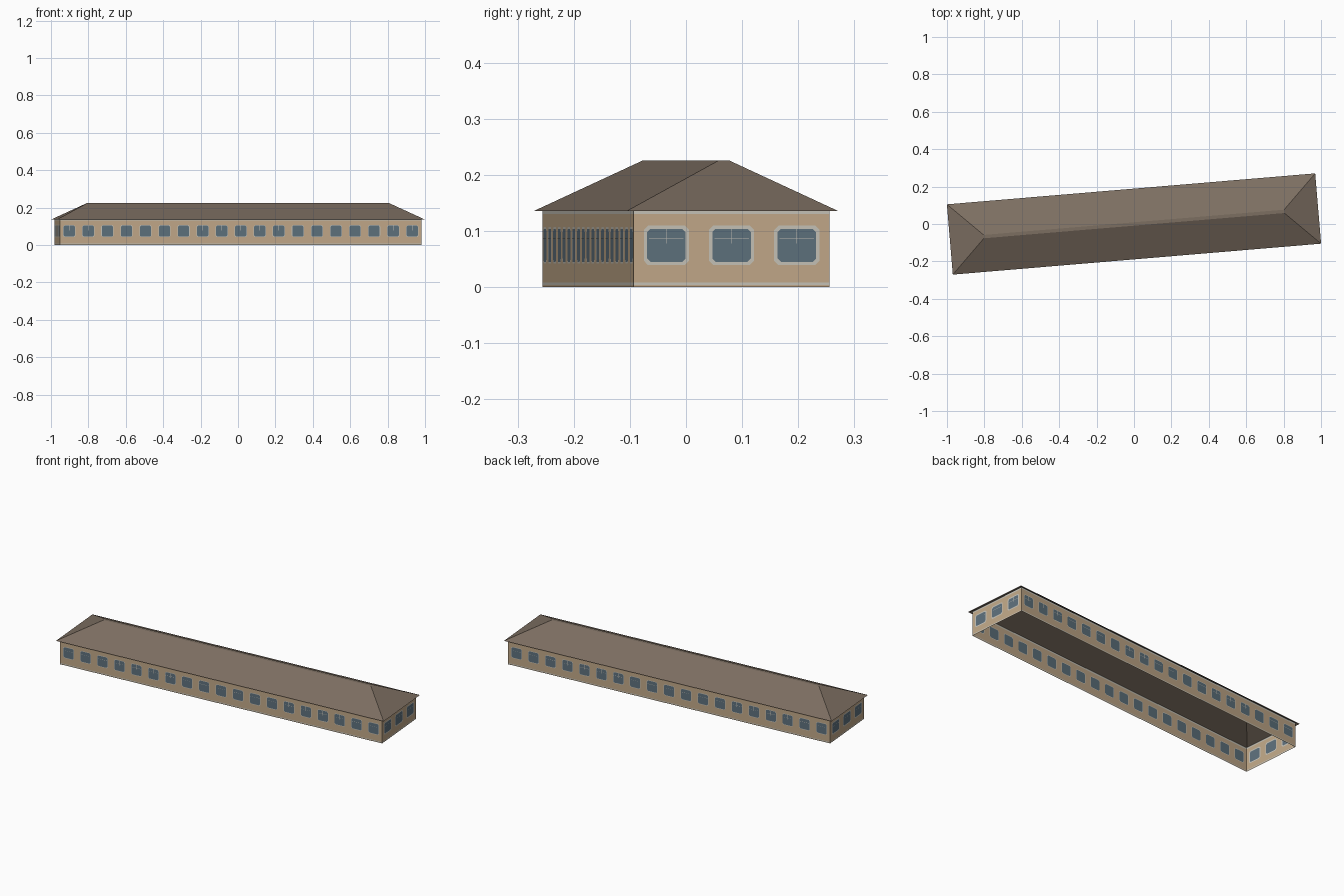
import bpy, bmesh, math
from mathutils import Matrix, Vector

cube = bpy.data.objects.get("Cube")
if cube:
    bpy.data.objects.remove(cube, do_unlink=True)

TURN = math.radians(4.8)              # the building stands at a slight angle
HALF_LEN, HALF_WID = 0.971, 0.175     # walls
EAVE_LEN, EAVE_WID = 0.988, 0.1885    # roof edge
RIDGE_LEN, RIDGE_WID = 0.806, 0.009   # flat roof top
EAVE_Z, TOP_Z, WALL_Z = 0.136, 0.226, 0.139


def material(name, rgb):
    lin = [((c / 255 + 0.055) / 1.055) ** 2.4 for c in rgb] + [1]
    m = bpy.data.materials.new(name)
    m.use_nodes = True
    m.diffuse_color = lin
    m.node_tree.nodes["Principled BSDF"].inputs["Base Color"].default_value = lin
    return m


plaster = material("tan plaster", (194, 169, 137))
glass = material("blue grey glass", (94, 113, 125))
trim = material("pale trim", (198, 195, 184))
shingle = material("brown roof", (124, 110, 97))
WALL_MATS = [plaster, glass, trim]
PLASTER, GLASS, TRIM = range(3)


def finish(bm, name, mats, matrix):
    bmesh.ops.remove_doubles(bm, verts=bm.verts, dist=1e-5)
    mesh = bpy.data.meshes.new(name)
    bm.to_mesh(mesh)
    bm.free()
    for m in mats:
        mesh.materials.append(m)
    ob = bpy.data.objects.new(name, mesh)
    ob.matrix_world = matrix
    bpy.context.collection.objects.link(ob)
    return ob


def add_face(bm, pts, mat, y=0.0):
    # pts are (u, z) pairs, counter-clockwise as seen from outside
    unique = [p for i, p in enumerate(pts) if p not in pts[:i]]
    f = bm.faces.new([bm.verts.new((u, y, z)) for u, z in unique])
    f.material_index = mat


def panel(u, hw, z0, z1, c=0.0):
    # rectangle with clipped corners, always eight points
    a, b = u - hw, u + hw
    return [(a + c, z0), (b - c, z0), (b, z0 + c), (b, z1 - c),
            (b - c, z1), (a + c, z1), (a, z1 - c), (a, z0 + c)]


def ring(bm, outer, inner, mat):
    for i in range(8):
        j = (i + 1) % 8
        add_face(bm, [outer[i], outer[j], inner[j], inner[i]], mat)


def wall(name, half, depth, bays, frame, angle):
    bm = bmesh.new()
    # plinth, base stripe and top stripe
    for z0, z1, mat in ((0, 0.004, PLASTER), (0.004, 0.008, TRIM),
                        (0.130, WALL_Z, TRIM)):
        add_face(bm, panel(0, half, z0, z1), mat)
    pitch = 2 * half / bays
    for k in range(bays):
        u = -half + (k + 0.5) * pitch
        hw = pitch * 0.295
        bay = panel(u, pitch / 2, 0.008, 0.130)
        outer = panel(u, hw + frame, 0.045 - frame, 0.104 + frame, 0.008)
        inner = panel(u, hw, 0.045, 0.104, 0.006)
        ring(bm, bay, outer, PLASTER)
        ring(bm, outer, inner, TRIM)
        add_face(bm, inner, GLASS)
        # thin glazing bars
        add_face(bm, panel(u, 0.0006, 0.078, 0.104), TRIM, -0.0008)
        add_face(bm, panel(u, hw * 0.9, 0.0855, 0.0865), TRIM, -0.0008)
    place = Matrix.Rotation(TURN + angle, 4, "Z") @ Matrix.Translation((0, -depth, 0))
    finish(bm, name, WALL_MATS, place)


# four walls, windows visible from both faces
for side, angle in (("front", 0), ("back", math.pi)):
    wall(side + "_wall", HALF_LEN, HALF_WID, 19, 0.003, angle)
for side, angle in (("left", math.pi / 2), ("right", -math.pi / 2)):
    wall(side + "_wall", HALF_WID, HALF_LEN, 3, 0.006, angle)

# hipped roof shell with a narrow flat top, open underneath
bm = bmesh.new()
corners = ((-1, -1), (1, -1), (1, 1), (-1, 1))
eave = [bm.verts.new((x * EAVE_LEN, y * EAVE_WID, EAVE_Z)) for x, y in corners]
top = [bm.verts.new((x * RIDGE_LEN, y * RIDGE_WID, TOP_Z)) for x, y in corners]
for i in range(4):
    j = (i + 1) % 4
    bm.faces.new((eave[i], eave[j], top[j], top[i]))
bm.faces.new(top)
finish(bm, "roof", [shingle], Matrix.Rotation(TURN, 4, "Z"))
